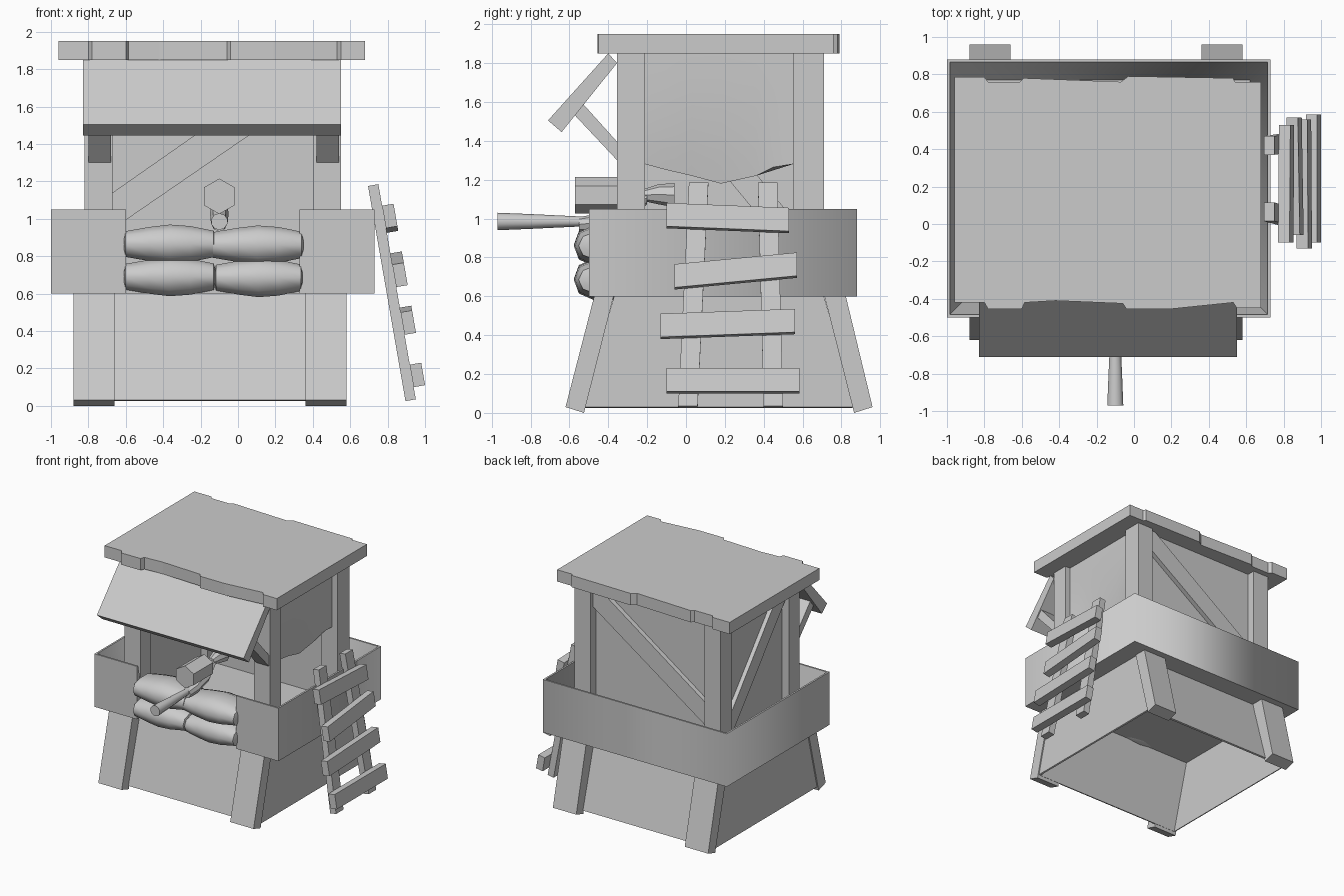
import bpy, bmesh, math

if "Cube" in bpy.data.objects:
    bpy.data.objects.remove(bpy.data.objects["Cube"])

mat = bpy.data.materials.new("plain_grey")
mat.diffuse_color = (0.6, 0.6, 0.6, 1)
mat.use_nodes = True
mat.node_tree.nodes["Principled BSDF"].inputs["Base Color"].default_value = mat.diffuse_color


def loft(name, rings, smooth=None, caps=True):
    """Skin a list of equal-sized point rings into one mesh."""
    bm = bmesh.new()
    vr = [[bm.verts.new(p) for p in r] for r in rings]
    n = len(rings[0])
    for a, b in zip(vr, vr[1:]):
        for i in range(n):
            j = (i + 1) % n
            bm.faces.new((a[i], a[j], b[j], b[i]))
    if caps:
        bm.faces.new(vr[0][::-1])
        bm.faces.new(vr[-1])
    bmesh.ops.recalc_face_normals(bm, faces=bm.faces)
    me = bpy.data.meshes.new(name)
    bm.to_mesh(me)
    bm.free()
    me.materials.append(mat)
    ob = bpy.data.objects.new(name, me)
    bpy.context.collection.objects.link(ob)
    if smooth:
        bpy.ops.object.select_all(action='DESELECT')
        ob.select_set(True)
        bpy.context.view_layer.objects.active = ob
        bpy.ops.object.shade_smooth_by_angle(angle=math.radians(smooth))
    return ob


def rect(x0, x1, y0, y1, z):
    return [(x0, y0, z), (x1, y0, z), (x1, y1, z), (x0, y1, z)]


def box(name, x0, x1, y0, y1, z0, z1):
    return loft(name, [rect(x0, x1, y0, y1, z0), rect(x0, x1, y0, y1, z1)])


def side_prism(name, yz, x0, x1):
    return loft(name, [[(x, y, z) for y, z in yz] for x in (x0, x1)])


# Base: hollow skirt with flared front and back, plus splayed legs
skirt = loft("base_skirt", [rect(-.87, .57, -.53, .87, .03),
                            rect(-.87, .57, -.37, .71, .6)], caps=False)
sol = skirt.modifiers.new("thickness", 'SOLIDIFY')
sol.thickness = .02
sol.offset = -1
for side, x0, x1 in (("left", -.88, -.66), ("right", .36, .58)):
    side_prism("front_leg_" + side, [(-.47, .61), (-.37, .61), (-.525, 0), (-.62, .03)], x0, x1)
    side_prism("back_leg_" + side, [(.82, .61), (.71, .61), (.865, 0), (.96, .03)], x0, x1)

# Platform and parapet, the parapet open at the front
box("platform", -.96, .69, -.46, .84, .6, .64)
outer = [(-.6, -.5), (-1, -.5), (-1, .88), (.73, .88), (.73, -.5), (.33, -.5)]


def inset(d):
    return [(-.6, -.5 + d), (-1 + d, -.5 + d), (-1 + d, .88 - d),
            (.73 - d, .88 - d), (.73 - d, -.5 + d), (.33, -.5 + d)]


rings = [[(*o, .6), (*o, 1.05), (*t, 1.05), (*b, .6)]
         for o, t, b in zip(outer, inset(.015), inset(.12))]
parapet = loft("parapet", rings)
bm = bmesh.new()
bm.from_mesh(parapet.data)
for f in bm.faces:
    f.smooth = True
for e in bm.edges:      # only the rear upright corners shade softly
    a, b = e.verts
    e.smooth = abs(a.co.z - b.co.z) > .3 and a.co.y > .5
bm.to_mesh(parapet.data)
bm.free()

# Corner posts
for side, x0, x1 in (("left", -.82, -.67), ("right", .40, .55)):
    box("front_post_" + side, x0, x1, -.355, -.21, .62, 1.86)
    box("back_post_" + side, x0, x1, .55, .71, .62, 1.86)

# Back and left wall panels with diagonal braces
box("back_wall", -.68, .41, .62, .64, .62, 1.86)
box("left_wall", -.755, -.735, -.22, .56, .62, 1.86)
brace = [(-.67, 1.14), (-.67, .945), (.40, 1.68), (.40, 1.85), (.345, 1.85)]
loft("back_brace", [[(x, y, z) for x, z in brace] for y in (.58, .68)])
side_prism("left_brace", [(.55, 1.0), (.55, .80), (-.21, 1.72), (-.21, 1.85), (-.15, 1.85)],
           -.79, -.70)

# Hanging cloth on the right, with a ragged lower edge
hem = [(-.21, 1.28), (-.1, 1.25), (.03, 1.22), (.18, 1.18), (.36, 1.22),
       (.45, 1.265), (.55, 1.28)]
rows = []
for k in range(7):
    t = k / 6
    row = []
    for y, zb in hem:
        sag = .05 * math.sin(math.pi * (y + .21) / .76) * t * t
        row.append((.50 - sag, y, 1.86 + (zb - 1.86) * t))
    rows.append(row + [(x - .015, y, z) for x, y, z in reversed(row)])
loft("side_cloth", rows, smooth=40)

# Roof slab with uneven board ends
roof = [(-.96, -.42), (-.80, -.42), (-.78, -.455), (-.60, -.455), (-.585, -.42),
        (-.42, -.41), (-.06, -.425), (-.04, -.455), (.19, -.455), (.53, -.42),
        (.55, -.45), (.68, -.45), (.68, .76), (.54, .76), (.53, .78), (-.03, .79),
        (-.07, .76), (-.59, .78), (-.61, .76), (-.78, .76), (-.80, .785), (-.96, .785)]
loft("roof", [[(x, y, z) for x, y in roof] for z in (1.85, 1.95)])

# Awning and its props
side_prism("awning", [(-.355, 1.80), (-.40, 1.85), (-.71, 1.505), (-.64, 1.445)], -.83, .55)
for side, x0 in (("left", -.80), ("right", .42)):
    side_prism("awning_prop_" + side,
               [(-.58, 1.54), (-.53, 1.59), (-.35, 1.39), (-.35, 1.295)], x0, x0 + .12)


# Leaning ladder: n is the distance out from the rail plane
def lean(y, z, n):
    return (.923 - .174 * (z - .03) + n * .985, y, z + n * .171)


def ladder_bar(name, yz, n0, n1):
    loft(name, [[lean(y, z, n) for y, z in yz] for n in (n0, n1)])


ladder_bar("ladder_rail_front", [(-.04, .03), (.06, .03), (.115, 1.18), (.015, 1.18)], -.028, .028)
ladder_bar("ladder_rail_back", [(.40, .03), (.50, .03), (.47, 1.18), (.37, 1.18)], -.028, .028)
rungs = [(-.10, .585, .095, .095), (-.13, .56, .375, .40),
         (-.06, .57, .63, .69), (-.10, .53, .945, .92)]
for i, (y0, y1, za, zb) in enumerate(rungs):
    ladder_bar("ladder_rung_%d" % (i + 1),
               [(y0, za), (y1, zb), (y1, zb + .12), (y0, za + .12)], .028, .09)

# Stacked sandbags in the front opening
stations = [(-1, .35), (-.97, .68), (-.45, .9), (0, 1.03), (.45, .95), (.96, .7), (1, .35)]
for i, (cx, cz, hl) in enumerate([(-.365, .69, .245), (.11, .685, .235),
                                  (-.365, .865, .245), (.105, .86, .245)]):
    bag = []
    for t, s in stations:
        ring = []
        for k in range(10):
            a = math.tau * k / 10
            c, d = math.cos(a), math.sin(a)
            ring.append((cx + hl * t,
                         -.41 + .165 * (.55 + .45 * s) * math.copysign(abs(c) ** .8, c),
                         cz + .105 * s * math.copysign(abs(d) ** .8, d)))
        bag.append(ring)
    loft("sandbag_%d" % (i + 1), bag, smooth=50)


# Mounted gun: turned sections along the y axis
def turned(name, sections, sides, x=-.1, smooth=40):
    loft(name, [[(x + r * math.sin(math.tau * k / sides), y,
                  z + r * math.cos(math.tau * k / sides)) for k in range(sides)]
                for y, z, r in sections], smooth=smooth)


turned("gun_barrel", [(-.97, .985, .045), (-.8, .985, .038), (-.55, .985, .026),
                      (-.4, .985, .026)], 10)
turned("gun_drum", [(-.57, 1.12, .095), (-.31, 1.12, .095)], 6, smooth=None)
turned("gun_receiver", [(-.55, .97, .038), (-.45, .98, .045), (-.3, 1.03, .05),
                        (-.2, 1.11, .035)], 8)
turned("gun_stock", [(-.22, 1.12, .03), (-.14, 1.125, .052), (-.06, 1.12, .062)], 8)
